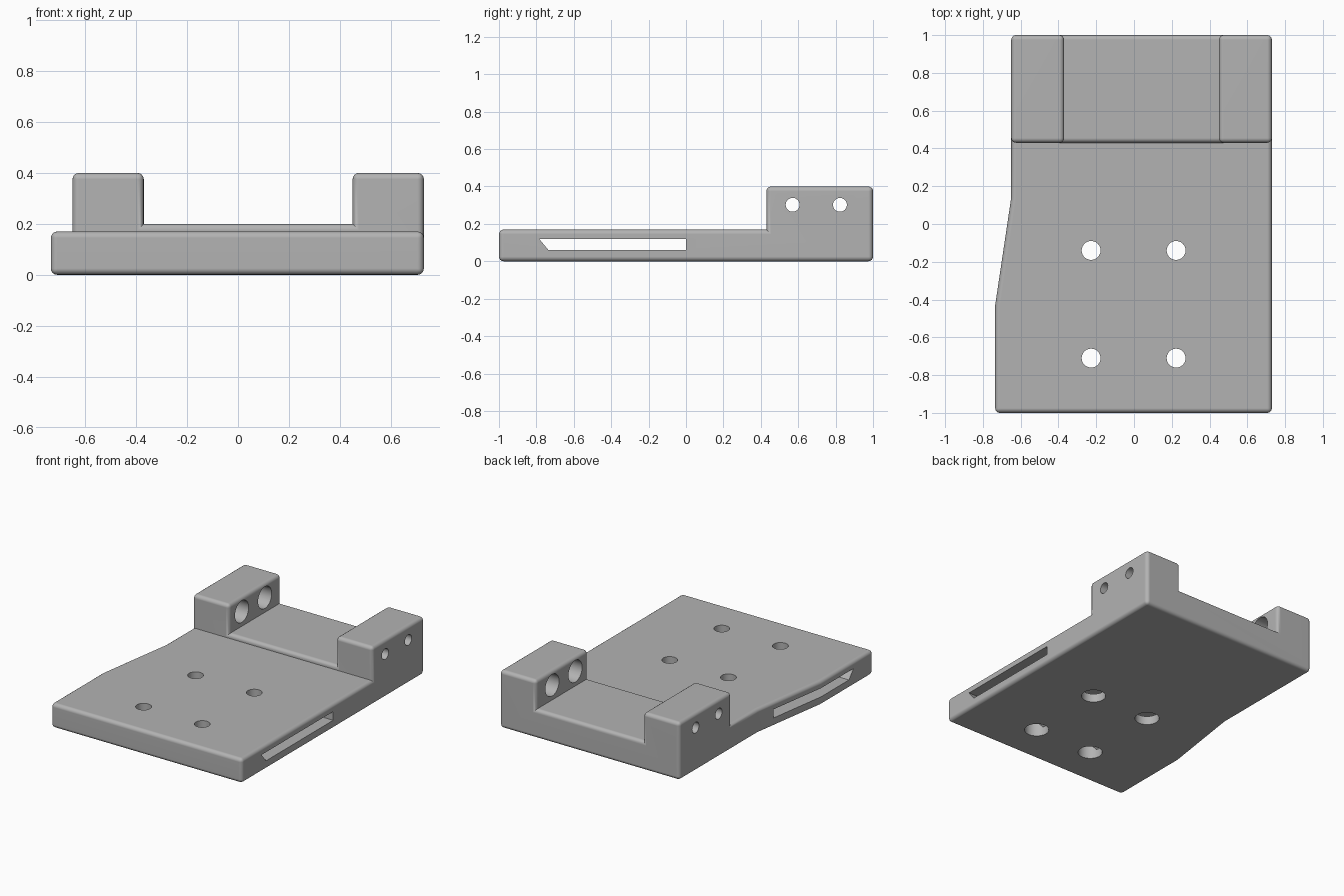
import bpy, bmesh, math
from mathutils import Matrix

if "Cube" in bpy.data.objects:
    bpy.data.objects.remove(bpy.data.objects["Cube"])

# Main dimensions
XL, XR, XF = -0.65, 0.73, -0.735      # back left, right, widened front left
PLATE, FLOOR, TOP = 0.17, 0.20, 0.40  # plate top, channel floor, block top
STEP, IN_L, IN_R = 0.43, -0.37, 0.45  # block front, inner block walls

grey = bpy.data.materials.new("plain grey")
grey.diffuse_color = (0.45, 0.45, 0.45, 1)
grey.use_nodes = True
grey.node_tree.nodes["Principled BSDF"].inputs["Base Color"].default_value = grey.diffuse_color


def finish(bm, name):
    bmesh.ops.recalc_face_normals(bm, faces=bm.faces[:])
    me = bpy.data.meshes.new(name)
    bm.to_mesh(me)
    bm.free()
    me.materials.append(grey)
    ob = bpy.data.objects.new(name, me)
    bpy.context.collection.objects.link(ob)
    return ob


# Body: plate with two raised blocks, built as one closed shell
bm = bmesh.new()
cache = {}


def v(co):
    if co not in cache:
        cache[co] = bm.verts.new(co)
    return cache[co]


def face(pts):
    bm.faces.new([v(p) for p in pts])


outline = [(XL, 0.14), (XF, -0.43), (XF, -1), (XR, -1)]
crown = [(XR, TOP), (IN_R, TOP), (IN_R, FLOOR), (IN_L, FLOOR), (IN_L, TOP), (XL, TOP)]

face([(x, y, 0) for x, y in [(XL, 1)] + outline + [(XR, 1)]])                   # underside
face([(x, y, PLATE) for x, y in [(XL, STEP)] + outline + [(XR, STEP)]])         # plate top
for (x0, y0), (x1, y1) in zip(outline, outline[1:]):                           # front rim
    face([(x0, y0, 0), (x1, y1, 0), (x1, y1, PLATE), (x0, y0, PLATE)])
for x, y in ((XR, -1), (XL, 0.14)):                                            # L-shaped sides
    face([(x, y, 0), (x, 1, 0), (x, 1, TOP), (x, STEP, TOP), (x, STEP, PLATE), (x, y, PLATE)])
for y, z in ((1, 0), (STEP, PLATE)):                                           # U-shaped ends
    face([(XL, y, z), (XR, y, z)] + [(cx, y, cz) for cx, cz in crown])
for (x0, z0), (x1, z1) in zip(crown, crown[1:]):                               # block tops and channel
    face([(x0, STEP, z0), (x1, STEP, z1), (x1, 1, z1), (x0, 1, z0)])

# Round all outer edges
bmesh.ops.recalc_face_normals(bm, faces=bm.faces[:])
convex = [e for e in bm.edges if e.calc_face_angle_signed() > 0.5]
bmesh.ops.bevel(bm, geom=convex, offset=0.025, offset_type='OFFSET', segments=4,
                profile=0.5, affect='EDGES', clamp_overlap=False)
body = finish(bm, "mounting_bracket")


def cut(cutter):
    mod = body.modifiers.new("cut", 'BOOLEAN')
    mod.operation = 'DIFFERENCE'
    mod.solver = 'EXACT'
    mod.object = cutter
    bpy.context.view_layer.objects.active = body
    bpy.ops.object.modifier_apply(modifier=mod.name)
    bpy.data.objects.remove(cutter, do_unlink=True)


def hole(center, radius, length, along_x=False):
    b = bmesh.new()
    rot = Matrix.Rotation(math.pi / 2, 4, 'Y') if along_x else Matrix.Identity(4)
    bmesh.ops.create_cone(b, cap_ends=True, segments=40, radius1=radius, radius2=radius,
                          depth=length, matrix=Matrix.Translation(center) @ rot)
    cut(finish(b, "hole_cutter"))


# Slot running through the plate from side to side
b = bmesh.new()
f = b.faces.new([b.verts.new((-1, y, z)) for y, z in
                 ((-0.785, 0.12), (-0.735, 0.06), (0, 0.06), (0, 0.12))])
ext = bmesh.ops.extrude_face_region(b, geom=[f])
bmesh.ops.translate(b, vec=(2, 0, 0),
                    verts=[g for g in ext["geom"] if isinstance(g, bmesh.types.BMVert)])
cut(finish(b, "slot_cutter"))

# Plate holes: narrow above the slot, wide below it
for x in (-0.227, 0.223):
    for y in (-0.14, -0.71):
        hole((x, y, 0.2), 0.05, 0.2)
        hole((x, y, 0.0), 0.078, 0.18)

# Block holes: narrow outside, wide towards the channel
for y in (0.57, 0.823):
    for x_out, x_in, s in ((XL, IN_L, -1), (XR, IN_R, 1)):
        hole(((x_out + x_in) / 2, y, 0.302), 0.037, 0.4, True)
        hole((x_in + s * 0.035, y, 0.302), 0.075, 0.27, True)

# Smooth rounded edges, flat broad faces
bpy.ops.object.select_all(action='DESELECT')
body.select_set(True)
bpy.context.view_layer.objects.active = body
bpy.ops.object.shade_smooth_by_angle(angle=math.radians(30))
wn = body.modifiers.new("weighted normals", 'WEIGHTED_NORMAL')
wn.keep_sharp = True
